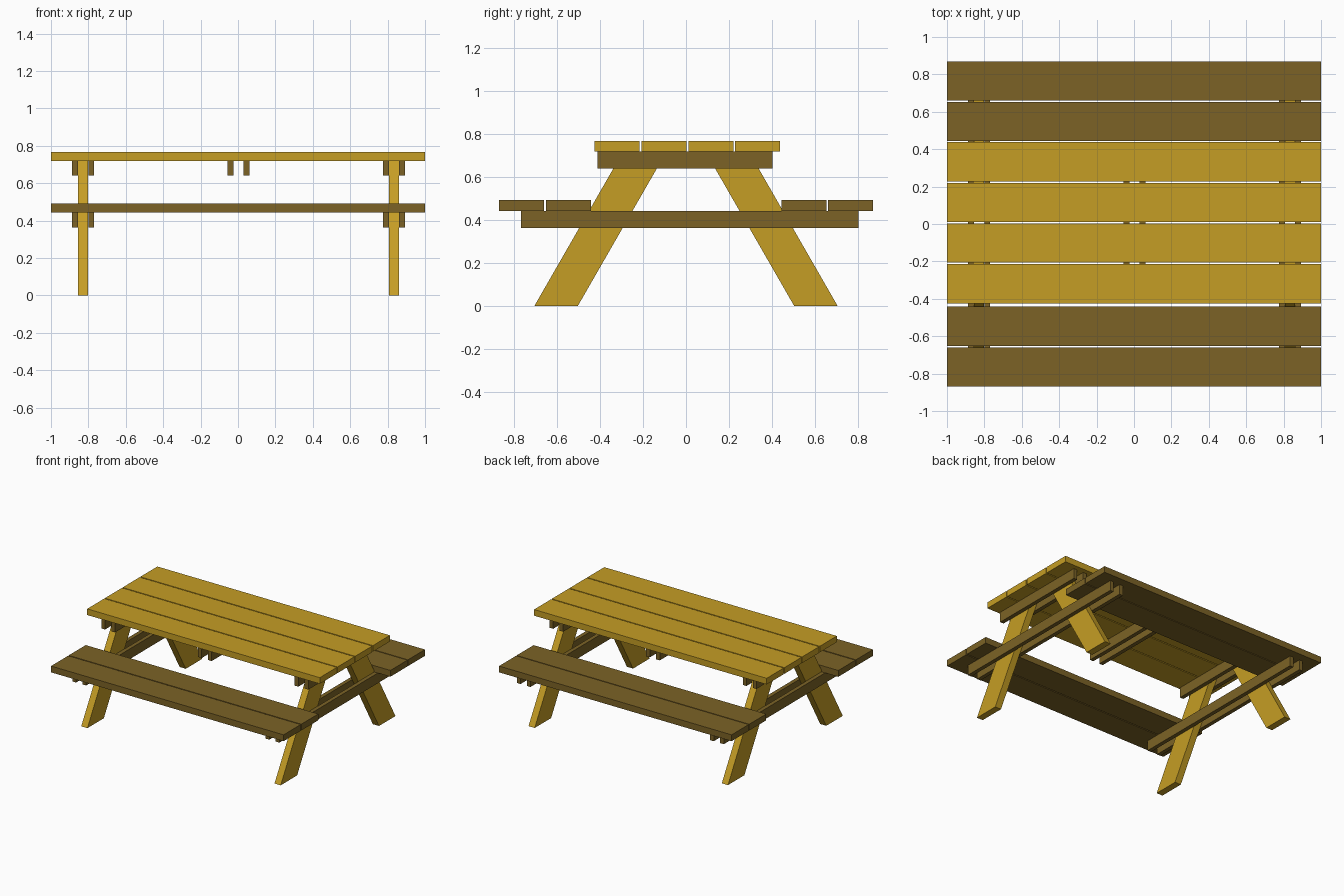
import bpy
import bmesh

cube = bpy.data.objects.get("Cube")
if cube:
    bpy.data.objects.remove(cube, do_unlink=True)


def make_material(name, rgb):
    mat = bpy.data.materials.new(name)
    mat.use_nodes = True
    mat.diffuse_color = (*rgb, 1)
    mat.node_tree.nodes["Principled BSDF"].inputs["Base Color"].default_value = (*rgb, 1)
    return mat


golden = make_material("golden_wood", (0.56, 0.34, 0.018))
brown = make_material("brown_wood", (0.20, 0.124, 0.019))


def extrude_profile(name, profile, x_mid, width, mat):
    """Extrude a (y, z) outline along x, centred on x_mid."""
    bm = bmesh.new()
    verts = [bm.verts.new((x_mid - width / 2, y, z)) for y, z in profile]
    face = bm.faces.new(verts)
    ext = bmesh.ops.extrude_face_region(bm, geom=[face])
    moved = [v for v in ext["geom"] if isinstance(v, bmesh.types.BMVert)]
    bmesh.ops.translate(bm, verts=moved, vec=(width, 0, 0))
    bmesh.ops.recalc_face_normals(bm, faces=bm.faces)
    mesh = bpy.data.meshes.new(name)
    bm.to_mesh(mesh)
    bm.free()
    mesh.materials.append(mat)
    obj = bpy.data.objects.new(name, mesh)
    bpy.context.collection.objects.link(obj)
    return obj


def board(name, x_mid, width, y0, y1, z0, z1, mat):
    return extrude_profile(name, [(y0, z0), (y1, z0), (y1, z1), (y0, z1)], x_mid, width, mat)


PLANK = 0.209      # plank width
TOP_Z, TOP_H = 0.719, 0.767
SEAT_Z, SEAT_H = 0.443, 0.492
BEAM_H = 0.079

# Table top planks
for i in range(4):
    y = -0.424 + i * 0.2175
    board(f"table_plank_{i + 1}", 0, 2, y, y + PLANK, TOP_Z, TOP_H, golden)

# Bench seat planks
for i, y in enumerate((-0.868, -0.651, 0.443, 0.659)):
    side = "front" if y < 0 else "back"
    board(f"{side}_seat_plank_{i % 2 + 1}", 0, 2, y, y + PLANK, SEAT_Z, SEAT_H, brown)

# Paired cross beams under the top and the seats, with legs clamped between
for place, x in (("right", -0.828), ("middle", 0.003), ("left", 0.834)):
    for edge, dx in (("a", -0.043), ("b", 0.043)):
        board(f"{place}_top_beam_{edge}", x + dx, 0.031, -0.411, 0.401,
              TOP_Z - BEAM_H, TOP_Z, brown)
        if place != "middle":
            board(f"{place}_seat_beam_{edge}", x + dx, 0.031, -0.767, 0.802,
                  SEAT_Z - BEAM_H, SEAT_Z, brown)
    if place == "middle":
        continue
    # Splayed legs, cut level at the floor and under the top
    lean = TOP_Z * 0.575
    for side, s in (("front", -1), ("back", 1)):
        outline = [(s * 0.705, 0), (s * 0.503, 0),
                   (s * (0.503 - lean), TOP_Z), (s * (0.705 - lean), TOP_Z)]
        extrude_profile(f"{place}_{side}_leg", outline, x, 0.053, golden)
